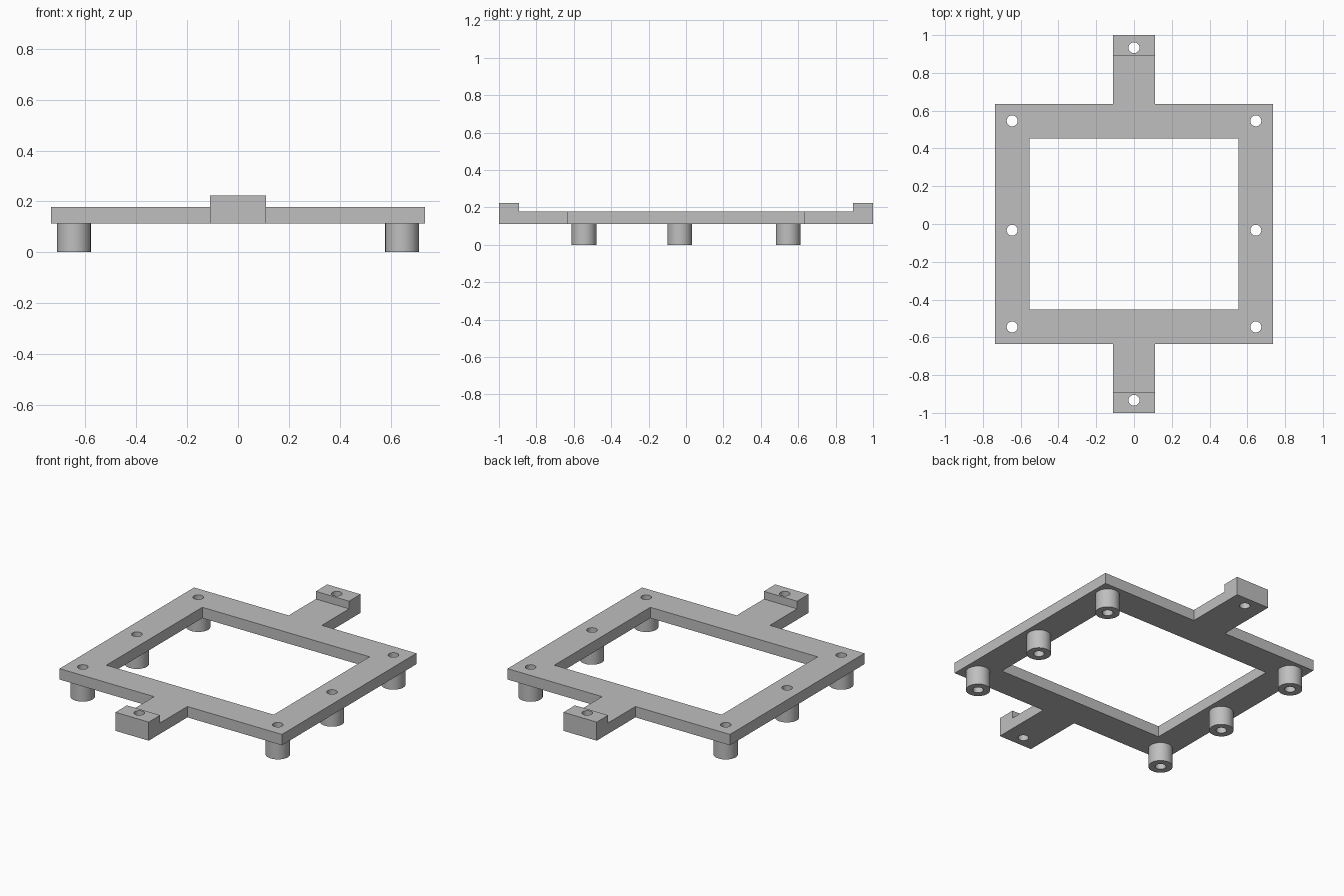
import bpy, bmesh
from math import cos, sin, tau

cube = bpy.data.objects.get("Cube")
if cube:
    bpy.data.objects.remove(cube)

grey = bpy.data.materials.new("light grey")
grey.use_nodes = True
colour = (0.52, 0.52, 0.52, 1)
grey.diffuse_color = colour
grey.node_tree.nodes["Principled BSDF"].inputs["Base Color"].default_value = colour

# Heights: standoff top, frame top, end block top
Z_LEG, Z_FRAME, Z_BLOCK = 0.112, 0.177, 0.223
HOLE = 0.029
ARM = 0.11
END_HOLE_Y = 0.933
SCREWS = [(x, y) for x in (-0.645, 0.645) for y in (-0.545, -0.033, 0.546)]


def circle(x, y, r, sides=40):
    return [(x + r * cos(tau * i / sides), y + r * sin(tau * i / sides))
            for i in range(sides)]


def rect(x, y0, y1):
    return [(-x, y0), (x, y0), (x, y1), (-x, y1)]


def extrude(name, loops, z0, z1):
    """Solid from an outer loop and hole loops, between two heights."""
    curve = bpy.data.curves.new(name, "CURVE")
    curve.dimensions = "2D"
    curve.fill_mode = "BOTH"
    curve.extrude = (z1 - z0) / 2
    for loop in loops:
        spline = curve.splines.new("POLY")
        spline.points.add(len(loop) - 1)
        for point, (x, y) in zip(spline.points, loop):
            point.co = (x, y, 0, 1)
        spline.use_cyclic_u = True
    temp = bpy.data.objects.new(name + "_outline", curve)
    bpy.context.collection.objects.link(temp)
    graph = bpy.context.evaluated_depsgraph_get()
    mesh = bpy.data.meshes.new_from_object(temp.evaluated_get(graph))
    bpy.data.objects.remove(temp)
    bpy.data.curves.remove(curve)

    # Weld the caps to the walls
    bm = bmesh.new()
    bm.from_mesh(mesh)
    bmesh.ops.remove_doubles(bm, verts=bm.verts, dist=1e-5)
    bmesh.ops.translate(bm, verts=bm.verts, vec=(0, 0, (z0 + z1) / 2))
    bmesh.ops.recalc_face_normals(bm, faces=bm.faces)
    bm.to_mesh(mesh)
    bm.free()
    mesh.name = name
    mesh.materials.clear()
    mesh.materials.append(grey)
    obj = bpy.data.objects.new(name, mesh)
    bpy.context.collection.objects.link(obj)
    bpy.ops.object.select_all(action="DESELECT")
    obj.select_set(True)
    bpy.context.view_layer.objects.active = obj
    bpy.ops.object.shade_smooth_by_angle(angle=0.6)
    return obj


# Frame with an arm at the front and back
half = [(0.735, -0.635), (0.735, 0.635), (ARM, 0.635), (ARM, 1)]
outline = [(ARM, -1), (ARM, -0.635)] + half
outline += [(-x, y) for x, y in reversed(outline)]
holes = [circle(x, y, HOLE) for x, y in SCREWS]
holes += [circle(0, s * END_HOLE_Y, HOLE) for s in (-1, 1)]
extrude("frame", [outline, rect(0.553, -0.453, 0.453)] + holes, Z_LEG, Z_FRAME)

# Raised blocks at the arm ends
for label, s in (("front", -1), ("back", 1)):
    extrude(label + "_end_block",
            [rect(ARM, s * 0.892, s), circle(0, s * END_HOLE_Y, HOLE)],
            Z_FRAME, Z_BLOCK)

# Hollow standoffs under the screw holes
for i, (x, y) in enumerate(SCREWS):
    side = "left" if x > 0 else "right"
    place = ("front", "middle", "back")[i % 3]
    extrude(f"{place}_{side}_standoff",
            [circle(x, y, 0.066), circle(x, y, HOLE)], 0, Z_LEG)
